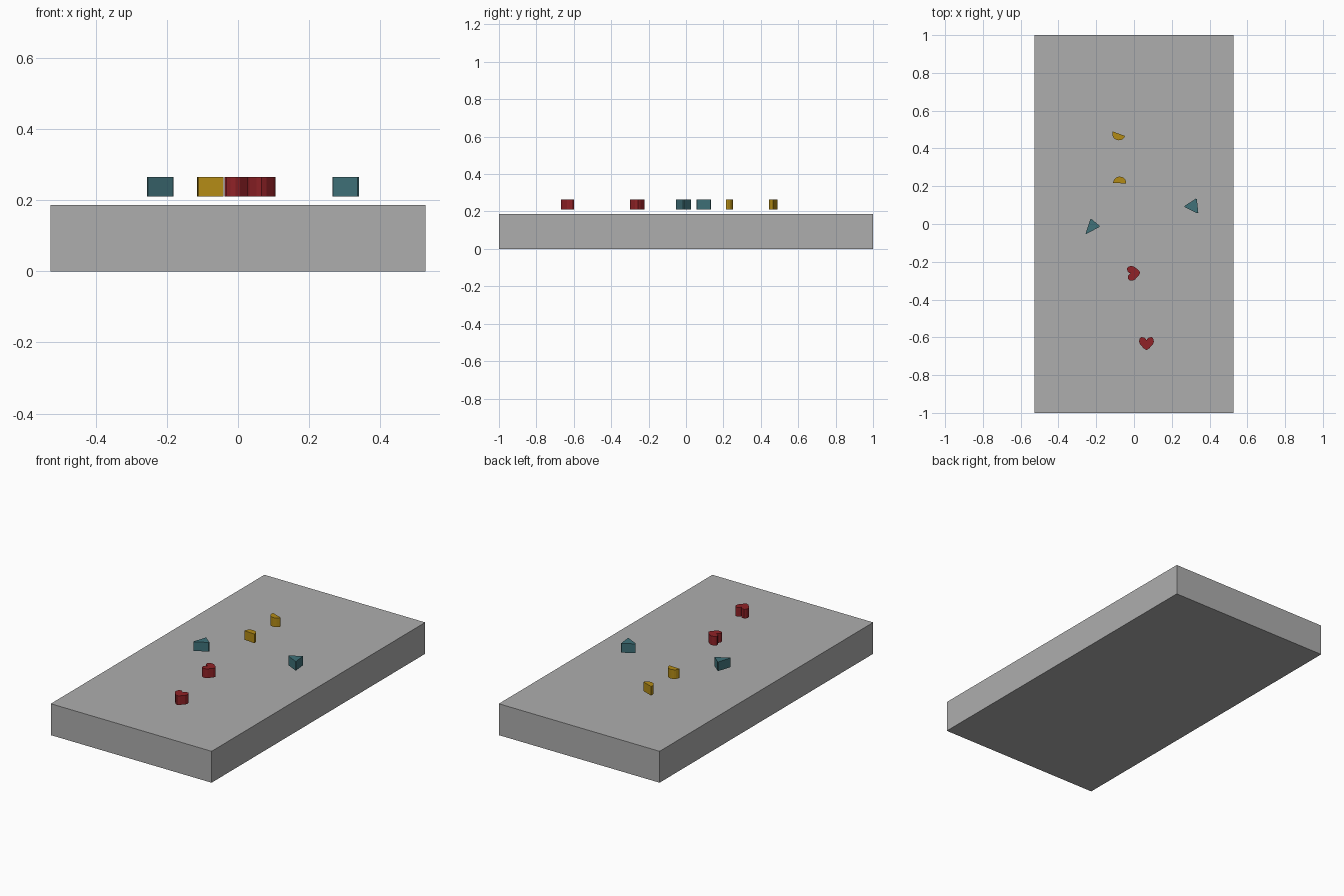
import bpy, bmesh
from math import sin, cos, pi, radians
from mathutils import Vector, Matrix

cube = bpy.data.objects.get("Cube")
if cube:
    bpy.data.objects.remove(cube, do_unlink=True)


def material(name, rgb):
    mat = bpy.data.materials.new(name)
    mat.use_nodes = True
    mat.diffuse_color = (*rgb, 1)
    mat.node_tree.nodes["Principled BSDF"].inputs["Base Color"].default_value = (*rgb, 1)
    return mat


grey = material("grey", (0.42, 0.42, 0.42))
red = material("red", (0.28, 0.016, 0.02))
yellow = material("yellow", (0.45, 0.26, 0.008))
teal = material("teal", (0.05, 0.165, 0.19))


def prism(name, outline, z0, z1, mat, centre=(0, 0), angle=0):
    """Extrude a flat outline upwards, turned and moved into place."""
    bm = bmesh.new()
    base = bm.faces.new([bm.verts.new((x, y, 0)) for x, y in outline])
    top = bmesh.ops.extrude_face_region(bm, geom=[base])["geom"]
    bmesh.ops.translate(bm, vec=(0, 0, z1 - z0),
                        verts=[v for v in top if isinstance(v, bmesh.types.BMVert)])
    bm.transform(Matrix.Translation((*centre, z0)) @ Matrix.Rotation(radians(angle), 4, "Z"))
    bmesh.ops.recalc_face_normals(bm, faces=bm.faces)
    mesh = bpy.data.meshes.new(name)
    bm.to_mesh(mesh)
    bm.free()
    mesh.materials.append(mat)
    obj = bpy.data.objects.new(name, mesh)
    bpy.context.collection.objects.link(obj)
    return obj


# Slab
W, L, H = 0.527, 1.0, 0.186
prism("slab", [(-W, -L), (W, -L), (W, L), (-W, L)], 0, H, grey)

LOW, HIGH = 0.211, 0.265


# Heart counters: right half of the outline, mirrored for the left
half = [(0.014, -0.028), (0.034, -0.006), (0.039, 0.008), (0.037, 0.022),
        (0.028, 0.032), (0.014, 0.031), (0.005, 0.024)]
heart = [(0, -0.036)] + half + [(0, 0.015)] + [(-x, y) for x, y in reversed(half)]
prism("heart_front", heart, LOW, HIGH, red, (0.066, -0.631))
prism("heart_back", heart, LOW, HIGH, red, (-0.003, -0.26), 95)

# Half-disc counters
R = 0.035
half_disc = [(R * cos(pi * i / 10), R * sin(pi * i / 10)) for i in range(11)]
prism("half_disc_front", half_disc, LOW, HIGH, yellow, (-0.076, 0.216), -4)
prism("half_disc_back", half_disc, LOW, HIGH, yellow, (-0.08, 0.478), 160)


# Triangle counters with slightly blunted corners
def blunt(corners, cut=0.06):
    pts = [Vector(c) for c in corners]
    out = []
    for i, p in enumerate(pts):
        out += [p.lerp(pts[i - 1], cut), p.lerp(pts[(i + 1) % len(pts)], cut)]
    return out


prism("triangle_right", blunt([(-0.23, 0.03), (-0.258, -0.056), (-0.178, -0.013)]),
      LOW, HIGH, teal)
prism("triangle_left", blunt([(0.332, 0.137), (0.262, 0.092), (0.341, 0.054)]),
      LOW, HIGH, teal)
